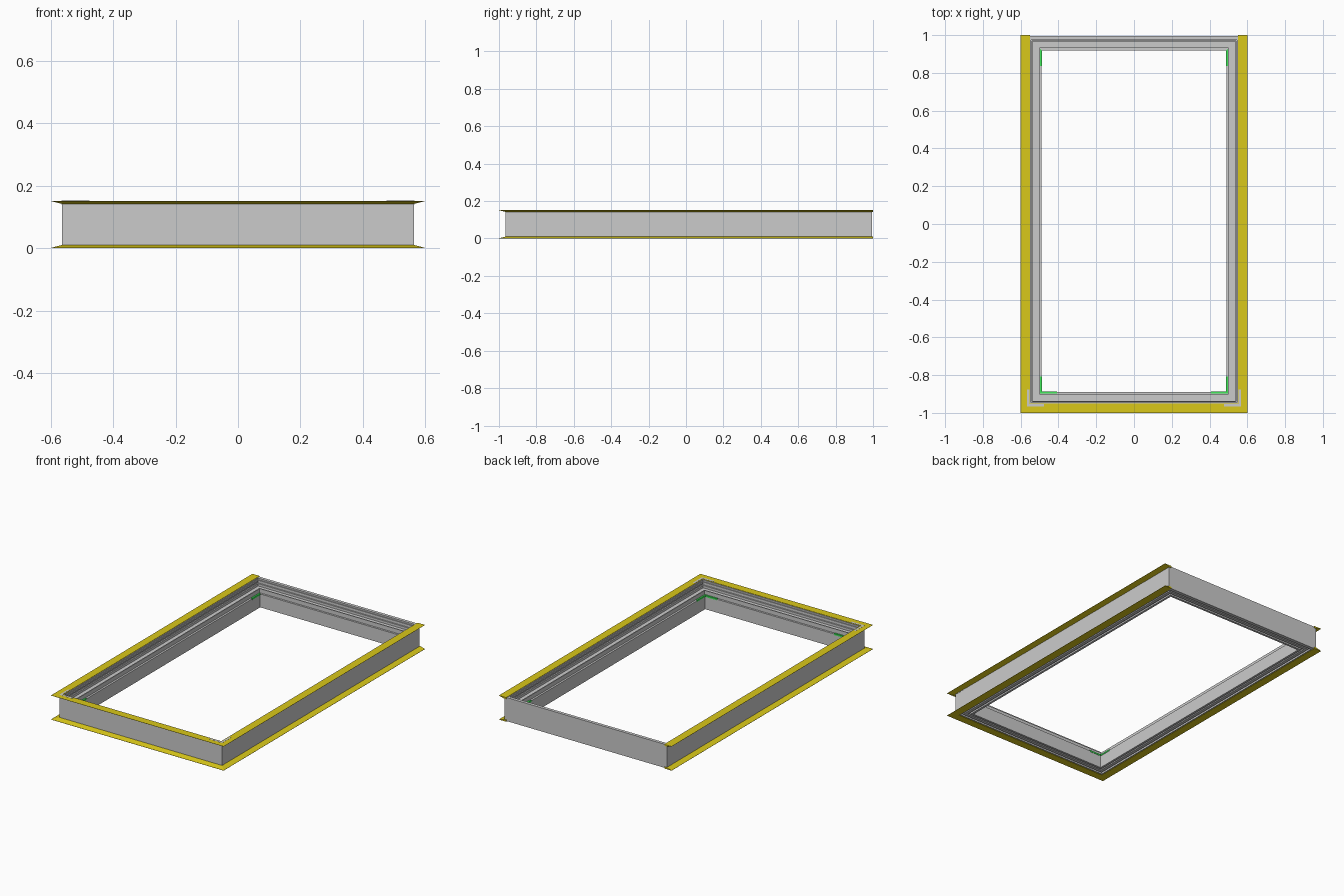
import bpy, bmesh

if "Cube" in bpy.data.objects:
    bpy.data.objects.remove(bpy.data.objects["Cube"])

HX, HY, CY = 0.565, 0.98, 0.015     # outer wall half sizes and y offset
H = 0.152


def colour(name, rgb):
    m = bpy.data.materials.new(name)
    m.diffuse_color = (*rgb, 1)
    m.use_nodes = True
    m.node_tree.nodes["Principled BSDF"].inputs["Base Color"].default_value = m.diffuse_color
    return m


yellow = colour("yellow", (0.70, 0.58, 0.01))
green = colour("green", (0.05, 0.8, 0.1))
light = colour("light_grey", (0.72, 0.72, 0.74))


def sweep(name, profile, corner, closed, mat=None):
    """Sweep an (inset, z) profile through mitred corners given by corner(inset)."""
    bm = bmesh.new()
    cols = [[bm.verts.new((x, y, z)) for x, y in corner(d)] for d, z in profile]
    n, k = len(cols), len(cols[0])
    for i in range(n):
        a, b = cols[i], cols[(i + 1) % n]
        for j in range(k if closed else k - 1):
            q = (j + 1) % k
            bm.faces.new((a[j], a[q], b[q], b[j]))
    if not closed:
        bm.faces.new([c[0] for c in cols])
        bm.faces.new([c[-1] for c in cols])
    bmesh.ops.recalc_face_normals(bm, faces=bm.faces)
    me = bpy.data.meshes.new(name)
    bm.to_mesh(me)
    bm.free()
    ob = bpy.data.objects.new(name, me)
    bpy.context.collection.objects.link(ob)
    if mat:
        me.materials.append(mat)
    return ob


def ring(d):
    x, y = HX - d, HY - d
    return [(-x, CY - y), (x, CY - y), (x, CY + y), (-x, CY + y)]


def three_sides(d):
    x, y = HX - d, CY - HY + d
    return [(-x, 1.0), (-x, y), (x, y), (x, 1.0)]


# Main frame: outer wall, ribbed inside face, glazing ledge, inner lip, grooved underside
frame = [(0, 0.002), (0, H - 0.002), (0.020, H - 0.002), (0.020, 0.140),
         (0.025, 0.140), (0.025, 0.130), (0.020, 0.130), (0.020, 0.120),
         (0.028, 0.120), (0.028, 0.105), (0.058, 0.105), (0.058, 0.112),
         (0.064, 0.112), (0.064, 0.086), (0.076, 0.086), (0.076, 0.002),
         (0.062, 0.002), (0.062, 0.012), (0.052, 0.012), (0.052, 0.004),
         (0.032, 0.004), (0.032, 0.014), (0.022, 0.014), (0.022, 0.002)]
sweep("frame", frame, ring, True)

# Tapered flanges, open along the back
taper = [(0.015, 0), (-0.035, 0), (-0.035, 0.001), (0, 0.010), (0.015, 0.010)]
sweep("lower_flange", taper, three_sides, False, yellow)
sweep("upper_flange", [(d, H - z) for d, z in taper], three_sides, False, yellow)


def corner_bracket(name, sx, sy, d, w, z0, z1, length, mat, both=True):
    """L-shaped strip hugging a frame corner."""
    def arms(t):
        x, y = HX - t, HY - t
        ex, ey = HX - d - length, HY - d - length
        pts = [(sx * x, CY + sy * ey), (sx * x, CY + sy * y)]
        if both:
            pts.append((sx * ex, CY + sy * y))
        return pts
    sweep(name, [(d, z0), (d, z1), (d + w, z1), (d + w, z0)], arms, False, mat)


for sx, side in ((-1, "left"), (1, "right")):
    # Green setting clips on the inner lip
    corner_bracket("front_clip_" + side, sx, -1, 0.068, 0.010, 0.080, 0.090, 0.09, green)
    corner_bracket("back_clip_" + side, sx, 1, 0.068, 0.010, 0.080, 0.090, 0.09, green, False)
    # Pale corner cleats over the front flange joints
    corner_bracket("corner_cleat_" + side, sx, -1, -0.001, 0.012, 0.140, H + 0.0006, 0.09, light)
